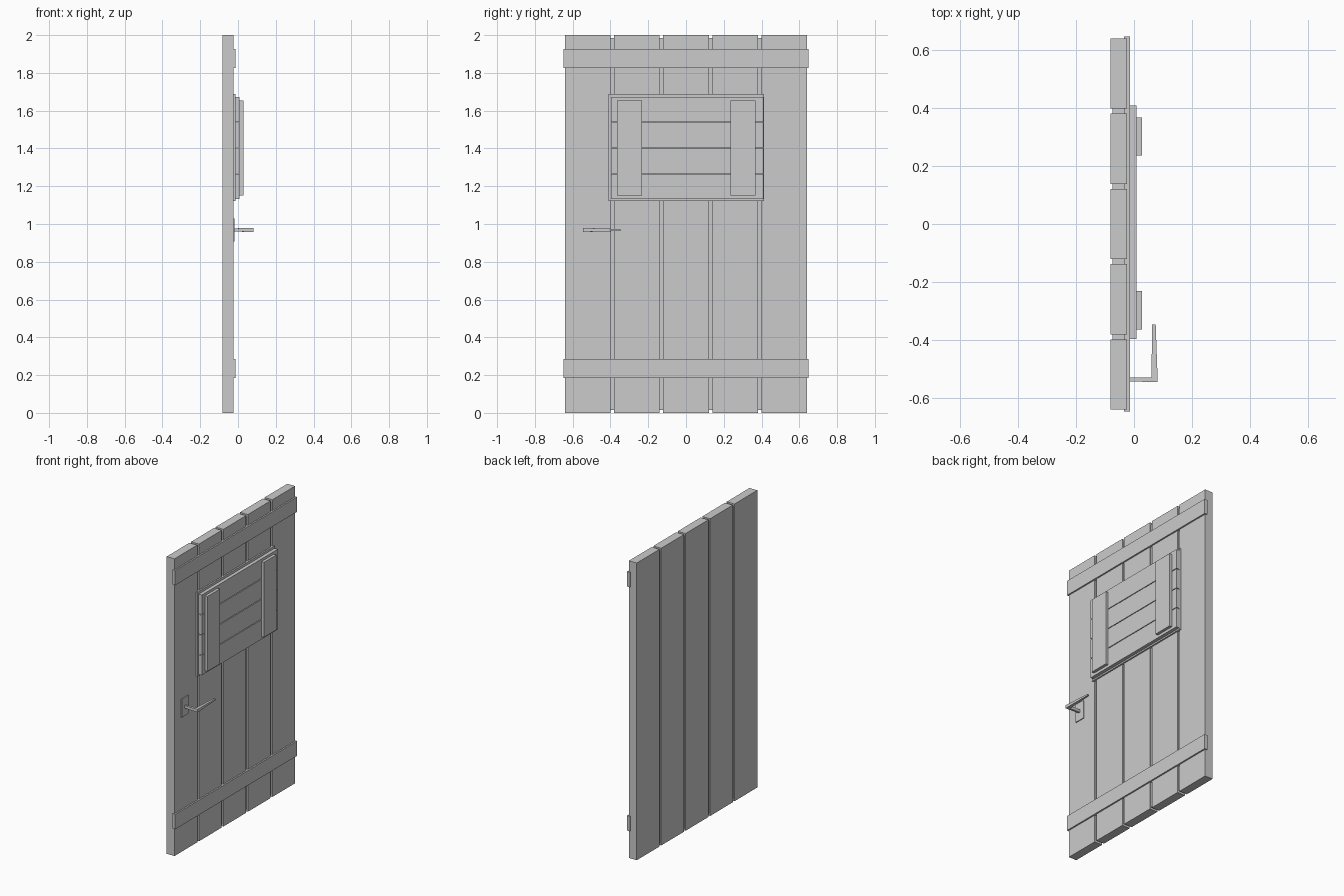
import bpy, bmesh

if "Cube" in bpy.data.objects:
    bpy.data.objects.remove(bpy.data.objects["Cube"])


def make(name, rings):
    # Solid skinned through consecutive four-point rings, with capped ends
    bm = bmesh.new()
    vs = [[bm.verts.new(p) for p in r] for r in rings]
    for a, b in zip(vs, vs[1:]):
        for i in range(4):
            j = (i + 1) % 4
            bm.faces.new((a[i], a[j], b[j], b[i]))
    bm.faces.new(vs[0])
    bm.faces.new(vs[-1])
    bmesh.ops.recalc_face_normals(bm, faces=bm.faces[:])
    me = bpy.data.meshes.new(name)
    bm.to_mesh(me)
    bm.free()
    ob = bpy.data.objects.new(name, me)
    bpy.context.collection.objects.link(ob)
    return ob


def box(name, x, y, z):
    return make(name, [[(x[0], y[0], h), (x[1], y[0], h),
                        (x[1], y[1], h), (x[0], y[1], h)] for h in z])


# Vertical door planks with recessed strips in the grooves
PITCH = 0.26
for i in range(5):
    c = (i - 2) * PITCH
    box("door_plank", (-0.082, -0.024), (c - 0.121, c + 0.121), (0, 2))
for i in range(4):
    c = (i - 1.5) * PITCH
    box("groove_strip", (-0.074, -0.033), (c - 0.01, c + 0.01), (0.015, 1.985))

# Horizontal door battens
for z in (0.235, 1.877):
    box("door_batten", (-0.035, -0.014), (-0.648, 0.648), (z - 0.05, z + 0.05))

# Hatch: backing, four boards and two upright battens
box("hatch_backing", (-0.032, -0.014), (-0.41, 0.412), (1.122, 1.689))
for i in range(4):
    z = 1.132 + i * 0.1363
    box("hatch_board", (-0.014, 0.009), (-0.398, 0.41), (z, z + 0.1315))
for y in (-0.298, 0.302):
    box("hatch_batten", (0.009, 0.028), (y - 0.066, y + 0.066), (1.15, 1.655))

# Door handle: plate, and a spindle turning into a tapered lever
box("handle_plate", (-0.028, -0.018), (-0.572, -0.498), (0.907, 1.03))


def ring(a, b, z0, z1):
    return [(*a, z0), (*b, z0), (*b, z1), (*a, z1)]


make("door_handle", [
    ring((-0.02, -0.544), (-0.02, -0.53), 0.96, 0.977),
    ring((0.082, -0.546), (0.06, -0.53), 0.958, 0.979),
    ring((0.075, -0.347), (0.063, -0.347), 0.963, 0.973),
])
